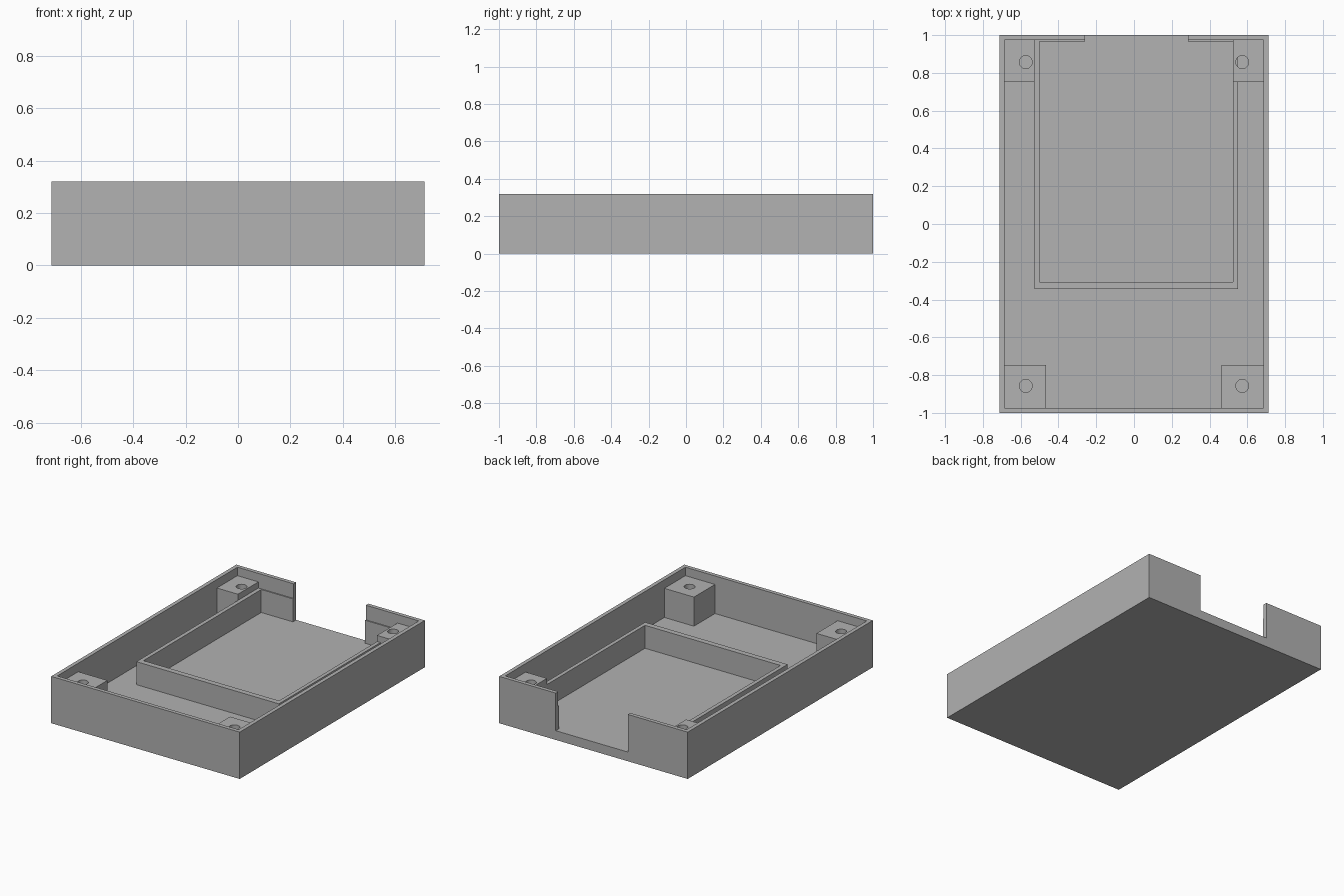
import bpy

default = bpy.data.objects.get("Cube")
if default:
    bpy.data.objects.remove(default, do_unlink=True)

# Overall sizes
HALF_X, HALF_Y, HEIGHT = 0.713, 1.0, 0.32
WALL, FLOOR = 0.027, 0.063
IN_X, IN_Y = HALF_X - WALL, HALF_Y - WALL
TRAY_TOP, POST_TOP = 0.22, 0.262

grey = bpy.data.materials.new("plain grey")
grey.use_nodes = True
colour = (0.445, 0.445, 0.445, 1)
grey.diffuse_color = colour
grey.node_tree.nodes["Principled BSDF"].inputs["Base Color"].default_value = colour


def box(name, x, y, z):
    """Box spanning the given (min, max) ranges."""
    spans = (x, y, z)
    bpy.ops.mesh.primitive_cube_add(size=1, location=[sum(s) / 2 for s in spans])
    ob = bpy.context.object
    ob.name = name
    ob.scale = [s[1] - s[0] for s in spans]
    bpy.ops.object.transform_apply(location=False, rotation=False, scale=True)
    ob.data.materials.append(grey)
    return ob


def cut(target, cutter):
    """Subtract the cutter from the target, then discard it."""
    mod = target.modifiers.new("cut", 'BOOLEAN')
    mod.operation = 'DIFFERENCE'
    mod.solver = 'EXACT'
    mod.object = cutter
    bpy.context.view_layer.update()
    with bpy.context.temp_override(object=target, active_object=target):
        bpy.ops.object.modifier_apply(modifier=mod.name)
    bpy.data.objects.remove(cutter, do_unlink=True)


def notch():
    return box("notch_cutter", (-0.26, 0.285), (0.9, 1.1), (FLOOR, 0.5))


# Open case with a notch in the back wall
case = box("case", (-HALF_X, HALF_X), (-HALF_Y, HALF_Y), (0, HEIGHT))
cut(case, box("cavity_cutter", (-IN_X, IN_X), (-IN_Y, IN_Y), (FLOOR, 0.5)))
cut(case, notch())

# Inner compartment wall, slightly off centre, ending in the back wall
tray = box("inner_compartment", (-0.527, 0.551), (-0.345, 0.98), (FLOOR, TRAY_TOP))
cut(tray, box("compartment_cutter", (-0.5, 0.525), (-0.307, 0.965), (0, 0.5)))
cut(tray, notch())

# Four screw posts; the rear pair is trimmed by the compartment
posts = {
    "front_right_post": ((-IN_X, -0.465), (-IN_Y, -0.746)),
    "front_left_post": ((0.462, IN_X), (-IN_Y, -0.746)),
    "back_right_post": ((-IN_X, -0.527), (0.752, IN_Y)),
    "back_left_post": ((0.525, IN_X), (0.752, IN_Y)),
}
for name, (x, y) in posts.items():
    post = box(name, x, y, (FLOOR, POST_TOP))
    side = 1 if x[0] > 0 else -1
    end = 1 if y[0] > 0 else -1
    bpy.ops.mesh.primitive_cylinder_add(
        vertices=32, radius=0.034, depth=1, location=(side * 0.573, end * 0.857, 0.2))
    drill = bpy.context.object
    drill.data.materials.append(grey)
    cut(post, drill)
    bpy.ops.object.select_all(action='DESELECT')
    post.select_set(True)
    bpy.context.view_layer.objects.active = post
    bpy.ops.object.shade_smooth_by_angle()
